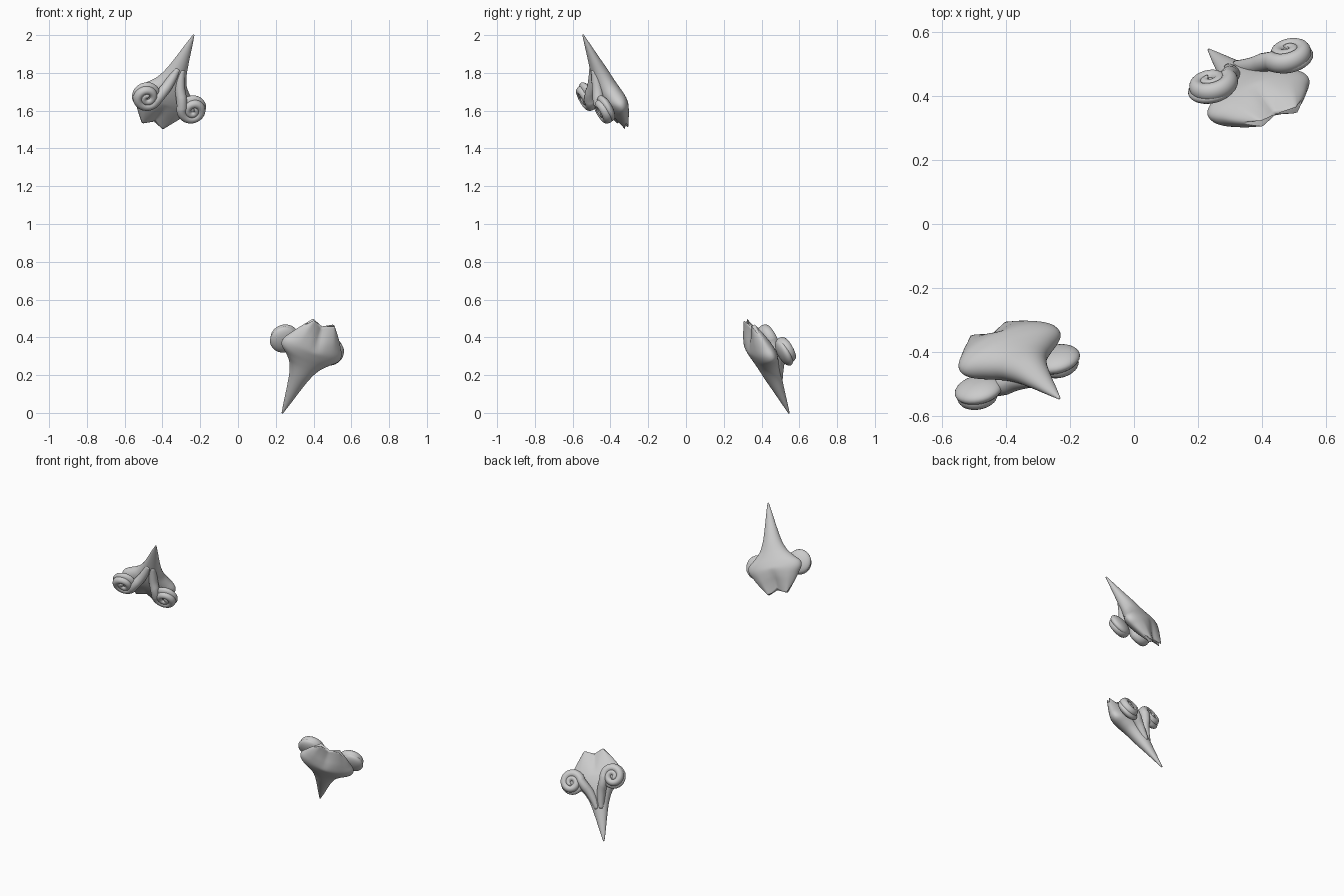
import bpy, bmesh, math
from mathutils import Vector

if "Cube" in bpy.data.objects:
    bpy.data.objects.remove(bpy.data.objects["Cube"])

# Local frame of the upper ornament: a = along the spike, v = sideways, n = towards the back
A = Vector((0.386, -0.368, 0.842)).normalized()
V = Vector((0.91, 0.34, -0.23))
V = (V - A * V.dot(A)).normalized()
N = A.cross(V)
O = Vector((-0.455, -0.335, 1.52))


def place(v, s, n, sign):
    p = O + V * v + A * s + N * n
    return p if sign > 0 else Vector((-p.x, -p.y, 2 - p.z))


def loft(name, rings, sign):
    bm = bmesh.new()
    rows = [[bm.verts.new(place(*p, sign)) for p in r] for r in rings]
    m = len(rows[0])
    for r0, r1 in zip(rows, rows[1:]):
        for i in range(m):
            bm.faces.new((r0[i], r0[(i + 1) % m], r1[(i + 1) % m], r1[i]))
    for r in (rows[0], rows[-1]):
        c = bm.verts.new(sum((x.co for x in r), Vector()) / m)
        for i in range(m):
            bm.faces.new((r[i], r[(i + 1) % m], c))
    bmesh.ops.recalc_face_normals(bm, faces=bm.faces)
    me = bpy.data.meshes.new(name)
    bm.to_mesh(me)
    bm.free()
    for f in me.polygons:
        f.use_smooth = True
    ob = bpy.data.objects.new(name, me)
    bpy.context.collection.objects.link(ob)
    return ob


def interp(table, x):
    # smooth (Hermite) interpolation of table rows (x, values...)
    k = max(i for i in range(len(table) - 1) if table[i][0] <= x + 1e-9)
    def slope(i, c):
        i0, i1 = max(i - 1, 0), min(i + 1, len(table) - 1)
        return (table[i1][c] - table[i0][c]) / (table[i1][0] - table[i0][0])
    p, q = table[k], table[k + 1]
    h = q[0] - p[0]
    t = (x - p[0]) / h
    return [(2*t**3 - 3*t*t + 1) * p[c] + (t**3 - 2*t*t + t) * h * slope(k, c)
            + (3*t*t - 2*t**3) * q[c] + (t**3 - t*t) * h * slope(k + 1, c)
            for c in range(1, len(p))]


# Body: distance along spike, half width, back depth, front depth
BODY = [(0.0, 0.098, 0.012, 0.012), (0.05, 0.125, 0.034, 0.03), (0.10, 0.148, 0.055, 0.045),
        (0.15, 0.170, 0.068, 0.055), (0.19, 0.168, 0.066, 0.06), (0.23, 0.125, 0.060, 0.06),
        (0.27, 0.088, 0.054, 0.056), (0.33, 0.060, 0.046, 0.046), (0.42, 0.037, 0.030, 0.030),
        (0.50, 0.020, 0.016, 0.016), (0.57, 0.004, 0.004, 0.004)]
# Zigzag of the crown edge: sideways distance, offset
CROWN = [(0.0, 0.045), (0.06, 0.0), (0.098, 0.045)]


def crown(v):
    v = min(abs(v), 0.098)
    for (a, p), (b, q) in zip(CROWN, CROWN[1:]):
        if v <= b:
            return p + (q - p) * (v - a) / (b - a)
    return CROWN[-1][1]


def body(sign, tag):
    rings = []
    for k in range(58):
        s = 0.57 * k / 57
        w, b, f = interp(BODY, s)
        fade = max(0, 1 - s / 0.16)
        ring = []
        for i in range(64):
            t = 2 * math.pi * i / 64
            v = w * math.cos(t)
            n = math.sin(t) * (b if math.sin(t) > 0 else f)
            # shallow fold between the crown points
            n *= 1 - 0.3 * fade * math.exp(-(v / 0.025) ** 2)
            ring.append((v, s + crown(v * 0.098 / w) * fade, n))
        rings.append(ring)
    loft("spike_body_" + tag, rings, sign)


def volute(side, sign, tag):
    # stem rising from the spike, then a spiral that curls outwards
    path = [(0.012, 0.37, -0.022, 0.016), (0.022, 0.32, -0.036, 0.023),
            (0.037, 0.27, -0.055, 0.027), (0.057, 0.23, -0.076, 0.029)]
    pts = [(*interp([(i, *p) for i, p in enumerate(path)], j / 5),) for j in range(15)]
    for j in range(81):
        q = j / 80
        ang = math.pi + q * 2 * math.pi * 1.75
        r = 0.060 - 0.05 * q
        pts.append((0.135 + r * math.cos(ang), 0.192 + r * math.sin(ang),
                    -0.09 - 0.012 * q, 0.028 - 0.012 * q))
    rings = []
    for i, (v, s, n, rad) in enumerate(pts):
        a, b = pts[max(i - 1, 0)], pts[min(i + 1, len(pts) - 1)]
        d = Vector((b[0] - a[0], b[1] - a[1])).normalized()
        rings.append([(side * (v - d.y * rad * math.cos(t)), s + d.x * rad * math.cos(t),
                       n + 1.15 * rad * math.sin(t))
                      for t in (2 * math.pi * m / 16 for m in range(16))])
    loft("volute_" + tag, rings, sign)
    # domed backing behind the spiral
    dome = []
    for k in range(1, 16):
        p = math.pi * k / 16
        dome.append([(side * (0.135 + 0.076 * math.sin(p) * math.cos(t)),
                      0.192 + 0.076 * math.sin(p) * math.sin(t), -0.076 - 0.032 * math.cos(p))
                     for t in (2 * math.pi * m / 32 for m in range(32))])
    loft("volute_back_" + tag, dome, sign)


# Two ornaments, mirrored through the centre
for sign, tag in ((1, "upper"), (-1, "lower")):
    body(sign, tag)
    for side, sn in ((-1, "left"), (1, "right")):
        volute(side, sign, tag + "_" + sn)
